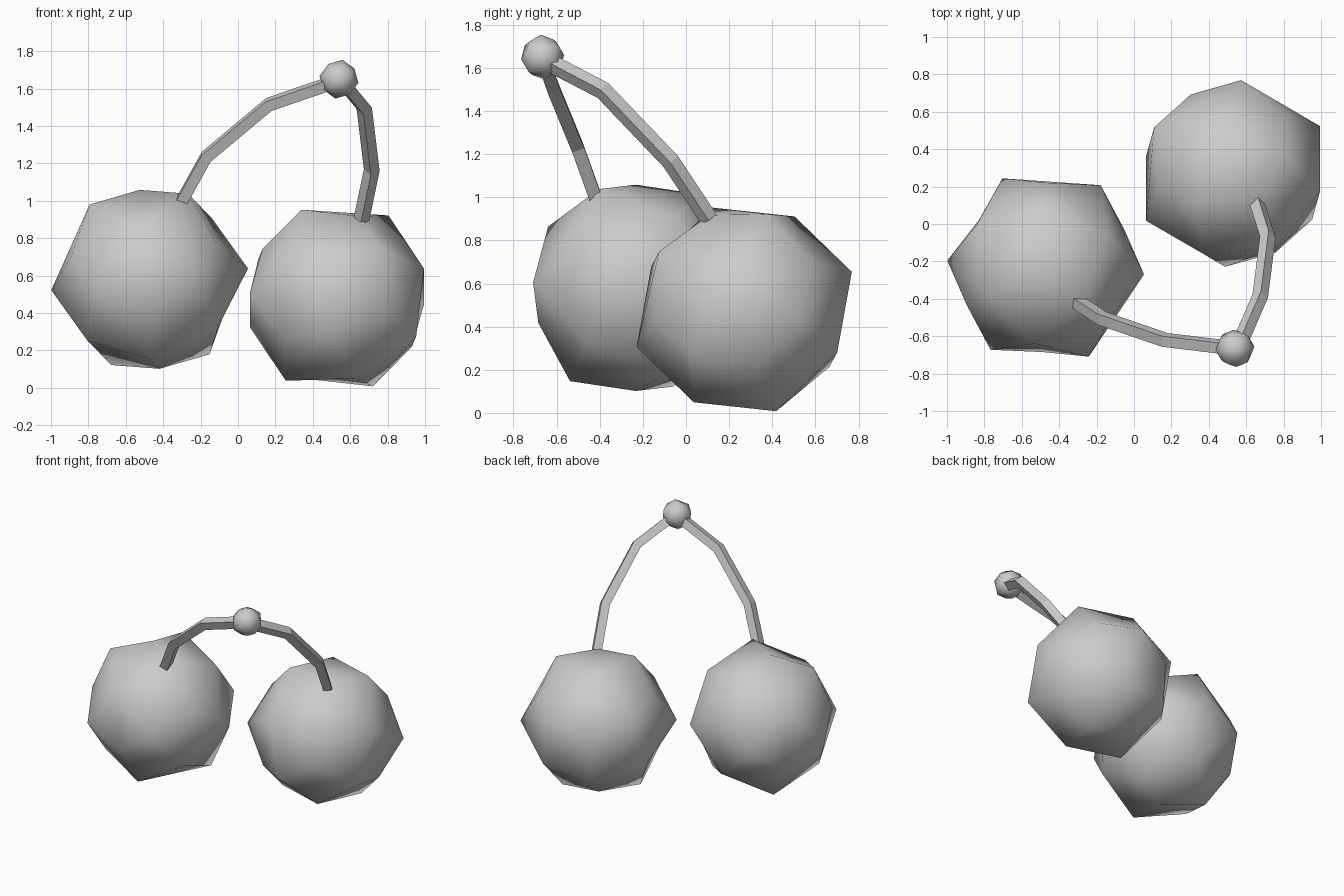
import bpy, bmesh
from mathutils import Vector, Matrix

if "Cube" in bpy.data.objects:
    bpy.data.objects.remove(bpy.data.objects["Cube"])


def add_object(name, bm, smooth):
    bmesh.ops.recalc_face_normals(bm, faces=bm.faces)
    for f in bm.faces:
        f.smooth = smooth
    me = bpy.data.meshes.new(name)
    bm.to_mesh(me)
    bm.free()
    ob = bpy.data.objects.new(name, me)
    bpy.context.collection.objects.link(ob)
    return ob


def round_cube(name, size, center, ax, ay):
    """Cube split once and rounded; ax, ay give its local axes."""
    x = Vector(ax).normalized()
    z = x.cross(Vector(ay)).normalized()
    y = z.cross(x)
    bm = bmesh.new()
    bmesh.ops.create_cube(bm, size=size)
    bmesh.ops.subdivide_edges(bm, edges=bm.edges[:], cuts=1, use_grid_fill=True)
    # pull in edge midpoints and corners, keep face centres
    for v in bm.verts:
        outer = sum(abs(c) > size * 0.4 for c in v.co)
        v.co *= {1: 1.0, 2: 0.75, 3: 5 / 9}[outer]
    ob = add_object(name, bm, True)
    ob.matrix_world = Matrix.Translation(center) @ Matrix((x, y, z)).transposed().to_4x4()
    return ob


def stem(name, path, w):
    """Square bar swept along a planar bent path."""
    p = [Vector(q) for q in path]
    n = (p[-1] - p[0]).cross(p[1] - p[0]).normalized()
    bm = bmesh.new()
    rings = []
    for i, q in enumerate(p):
        a = (q - p[i - 1]).normalized() if i else None
        b = (p[i + 1] - q).normalized() if i < len(p) - 1 else None
        t = ((a or b) + (b or a)).normalized()
        s = n.cross(t).normalized()
        rings.append([bm.verts.new(q + (n * u + s * v) * w / 2)
                      for u, v in ((1, 1), (-1, 1), (-1, -1), (1, -1))])
    for r0, r1 in zip(rings, rings[1:]):
        for k in range(4):
            j = (k + 1) % 4
            bm.faces.new((r0[k], r0[j], r1[j], r1[k]))
    bm.faces.new(rings[0])
    bm.faces.new(rings[-1])
    return add_object(name, bm, False)


# Two cherries
round_cube("left_cherry", 1.0, (-0.4725, -0.2325, 0.58),
           (0.333, 0.179, 0.327), (-0.368, 0.228, 0.250))
round_cube("right_cherry", 1.0, (0.53, 0.27, 0.48),
           (-0.10, 0.237, 0.437), (0.156, 0.43, -0.20))

# Knob where the stems meet
round_cube("stem_knob", 0.2, (0.54, -0.665, 1.65),
           (0.082, 0.0, 0.057), (-0.06, -0.013, 0.083))

# Bent stems
stem("left_stem", [(-0.30, -0.42, 1.0), (-0.17, -0.505, 1.235),
                   (0.165, -0.62, 1.515), (0.50, -0.66, 1.63)], 0.06)
stem("right_stem", [(0.66, 0.105, 0.90), (0.715, -0.07, 1.165),
                    (0.675, -0.385, 1.495), (0.575, -0.615, 1.615)], 0.06)
